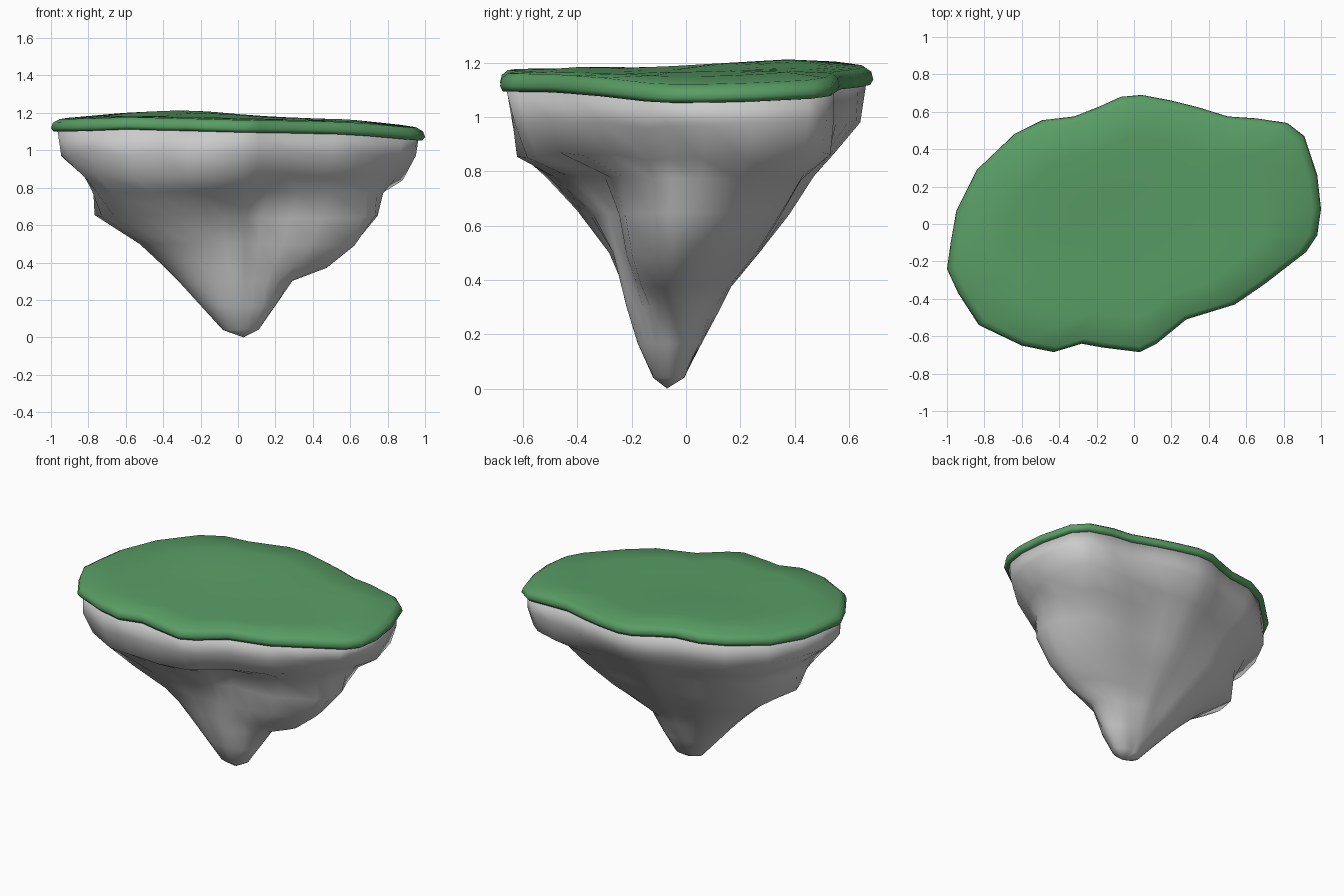
import bpy, bmesh, math
from mathutils import Vector, noise

if "Cube" in bpy.data.objects:
    bpy.data.objects.remove(bpy.data.objects["Cube"])

CX, CY = 0.0, -0.05   # axis that the rings are measured from

# Island outline seen from above
OUTLINE = [(1.0, .08), (.98, .26), (.91, .47), (.82, .54), (.65, .565), (.5, .575),
           (.34, .625), (.2, .66), (.04, .69), (-.07, .68), (-.18, .63), (-.32, .575),
           (-.49, .555), (-.64, .48), (-.84, .29), (-.95, .07), (-.98, -.1), (-1.0, -.24),
           (-.94, -.37), (-.83, -.54), (-.6, -.65), (-.43, -.685), (-.28, -.64),
           (-.17, -.66), (.03, -.685), (.12, -.64), (.28, -.51), (.54, -.43),
           (.7, -.32), (.92, -.15), (.98, -.06)]

# Rock rings: height, then radius every 30 degrees from +x
ROCK = [
    (.98, [.92, 1.02, .74, .69, .67, .84, .95, .94, .68, .59, .53, .66]),
    (.86, [.80, .97, .65, .59, .58, .73, .80, .87, .66, .55, .48, .59]),
    (.78, [.75, .80, .55, .52, .52, .66, .77, .78, .52, .40, .29, .43]),
    (.64, [.73, .67, .46, .43, .45, .59, .76, .62, .36, .27, .23, .38]),
    (.50, [.63, .50, .36, .32, .34, .46, .53, .42, .25, .22, .21, .33]),
    (.38, [.48, .33, .24, .22, .24, .34, .40, .31, .21, .19, .17, .25]),
    (.30, [.29, .22, .18, .18, .19, .27, .32, .26, .18, .17, .16, .20]),
    (.17, [.20, .16, .12, .11, .12, .15, .20, .17, .14, .13, .14, .17]),
    (.04, [.11, .08, .05, .04, .05, .06, .08, .08, .07, .07, .08, .10]),
]


def top_z(x, y):
    z = 1.172 + .015 * y - .026 * x
    z += .025 * math.exp(-((x + .25) ** 2 + (y - .35) ** 2) / .1)
    return z - .03 * max(0, abs(x) - .6) / .4


def radius(radii, a):
    # smooth closed interpolation between the twelve radii
    t = (a / (2 * math.pi) % 1) * 12
    i, f = int(t), t - int(t)
    p0, p1, p2, p3 = (radii[(i + k) % 12] for k in (-1, 0, 1, 2))
    return p1 + .5 * f * (p2 - p0 + f * (2 * p0 - 5 * p1 + 4 * p2 - p3
                                         + f * (3 * (p1 - p2) + p3 - p0)))


def outline_ring(scale, dz):
    pts = [(CX + (x - CX) * scale, CY + (y - CY) * scale) for x, y in OUTLINE]
    return [(x, y, top_z(x, y) + dz) for x, y in pts]


def loft(name, rings, start, end):
    bm = bmesh.new()
    loops = [[bm.verts.new(p) for p in r] for r in rings]
    n = len(loops[0])
    for a, b in zip(loops, loops[1:]):
        for i in range(n):
            j = (i + 1) % n
            bm.faces.new((a[i], a[j], b[j], b[i]))
    for loop, tip in ((loops[0], start), (loops[-1], end)):
        v = bm.verts.new(tip)
        for i in range(n):
            bm.faces.new((loop[i], loop[(i + 1) % n], v))
    bmesh.ops.recalc_face_normals(bm, faces=bm.faces[:])
    for f in bm.faces:
        f.smooth = True
    me = bpy.data.meshes.new(name)
    bm.to_mesh(me)
    bm.free()
    ob = bpy.data.objects.new(name, me)
    bpy.context.collection.objects.link(ob)
    return ob


# Rock body tapering to a blunt tip, with slight craggy unevenness
angles = [math.atan2(y - CY, x - CX) for x, y in OUTLINE]
rings = [outline_ring(.965, -.06)]
for z, radii in ROCK:
    ring = []
    for a, (ox, oy) in zip(angles, OUTLINE):
        rim = math.hypot(ox - CX, oy - CY) * .965
        r = radius(radii, a)
        d = Vector((r * math.cos(a), r * math.sin(a), z))
        bump = noise.noise(d * 4)
        r = min(r * (1 + .025 * bump), rim)
        ring.append((CX + r * math.cos(a), CY + r * math.sin(a),
                     z + .04 * r * bump))
    rings.append(ring)
loft("rock", rings, (CX, CY, 1.1), (.03, -.07, 0))

# Grass slab with rounded rim
rim = [(.94, -.06), (.985, -.066), (1, -.046), (.99, -.018), (.955, 0), (.7, .003), (.35, .003)]
grass = loft("grass_top", [outline_ring(s, d) for s, d in rim],
             (CX, CY, 1.11), (CX, CY, top_z(CX, CY)))
mat = bpy.data.materials.new("grass_green")
mat.diffuse_color = (.1, .34, .13, 1)
mat.use_nodes = True
mat.node_tree.nodes["Principled BSDF"].inputs["Base Color"].default_value = mat.diffuse_color
grass.data.materials.append(mat)
